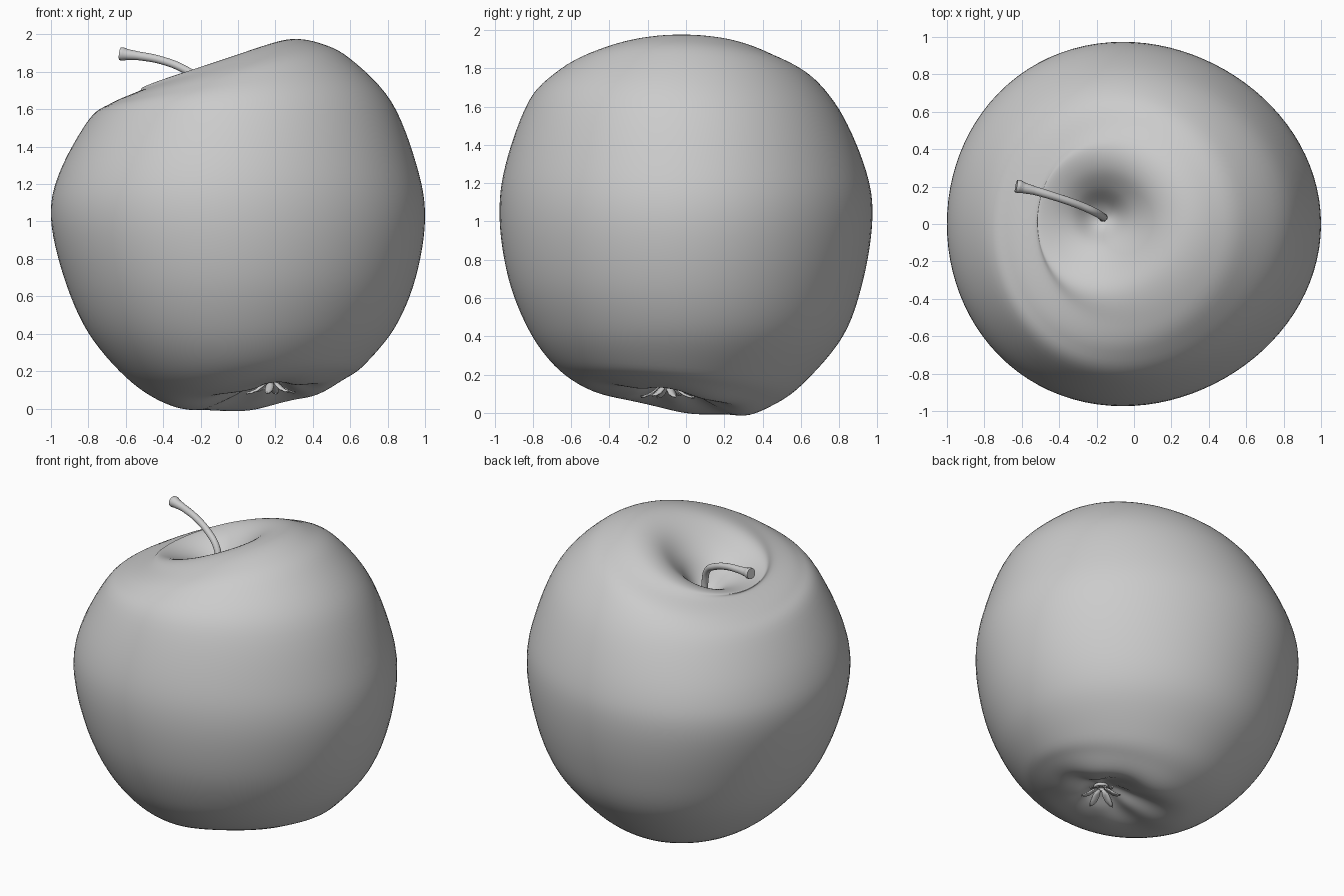
import bpy, bmesh
from math import sin, cos, pi

if "Cube" in bpy.data.objects:
    bpy.data.objects.remove(bpy.data.objects["Cube"])

SEG, SUB = 96, 6


def catmull(p0, p1, p2, p3, t):
    return [0.5 * (2 * b + (c - a) * t + (2 * a - 5 * b + 4 * c - d) * t * t
                   + (3 * b - a - 3 * c + d) * t ** 3)
            for a, b, c, d in zip(p0, p1, p2, p3)]


def finish(bm, name):
    bmesh.ops.remove_doubles(bm, verts=bm.verts, dist=1e-5)
    bmesh.ops.recalc_face_normals(bm, faces=bm.faces)
    for f in bm.faces:
        f.smooth = True
    me = bpy.data.meshes.new(name)
    bm.to_mesh(me)
    bm.free()
    ob = bpy.data.objects.new(name, me)
    bpy.context.collection.objects.link(ob)
    return ob


# Fruit: tilted rings from calyx to stem cavity
# centre x, centre y, radius x, radius y, height, tilt along x, tilt along y, wrinkle
rings = [
    (0.18, -0.10, 0.00, 0.00, 0.165, 0, 0, 0),
    (0.18, -0.10, 0.08, 0.08, 0.155, 0.005, -0.005, 0.004),
    (0.16, -0.08, 0.19, 0.19, 0.105, 0.025, -0.025, 0.012),
    (0.12, -0.05, 0.34, 0.34, 0.065, 0.05, -0.06, 0.007),
    (0.09, -0.05, 0.49, 0.50, 0.105, 0.065, -0.055, 0.002),
    (0.04, -0.04, 0.64, 0.65, 0.205, 0.035, -0.05, 0),
    (0.02, 0.00, 0.82, 0.82, 0.42, 0.015, -0.015, 0),
    (0.01, 0.00, 0.94, 0.925, 0.70, 0, 0, 0),
    (0.00, 0.00, 1.00, 0.972, 1.02, 0, 0, 0),
    (0.00, 0.00, 0.955, 0.94, 1.28, 0.02, -0.02, 0),
    (0.01, 0.00, 0.81, 0.82, 1.59, 0.05, -0.04, 0),
    (-0.04, 0.00, 0.64, 0.68, 1.75, 0.12, -0.02, 0),
    (-0.05, 0.00, 0.48, 0.52, 1.825, 0.13, -0.015, 0),
    (-0.12, 0.02, 0.39, 0.39, 1.843, 0.13, -0.01, 0),
    (-0.145, 0.03, 0.27, 0.27, 1.805, 0.11, 0, 0),
    (-0.165, 0.04, 0.16, 0.16, 1.72, 0.06, 0, 0),
    (-0.17, 0.04, 0.07, 0.07, 1.61, 0.015, 0, 0),
    (-0.17, 0.04, 0.00, 0.00, 1.56, 0, 0, 0),
]
rows = []
last = len(rings) - 1
for i in range(last):
    p0, p3 = rings[max(i - 1, 0)], rings[min(i + 2, last)]
    rows += [catmull(p0, rings[i], rings[i + 1], p3, k / SUB) for k in range(SUB)]
rows.append(rings[-1])
rows[0] = rings[0]

bm = bmesh.new()
loops = []
for cx, cy, rx, ry, z, tx, ty, w in rows:
    loop = []
    for j in range(SEG):
        a = 2 * pi * j / SEG
        lump = 1 + 0.015 * (cos(3 * a) - cos(a))
        loop.append(bm.verts.new((cx + rx * lump * cos(a), cy + ry * lump * sin(a),
                                  z + tx * cos(a) + ty * sin(a) + w * cos(5 * a + 0.6))))
    loops.append(loop)
for a, b in zip(loops, loops[1:]):
    for j in range(SEG):
        k = (j + 1) % SEG
        bm.faces.new((a[j], a[k], b[k], b[j]))
finish(bm, "apple_body")

# Stem: bent tapered tube with flared end
path = [(-0.165, 0.035, 1.53, 0.024), (-0.17, 0.04, 1.66, 0.021), (-0.205, 0.062, 1.755, 0.021),
        (-0.29, 0.10, 1.815, 0.021), (-0.41, 0.142, 1.862, 0.021), (-0.53, 0.178, 1.885, 0.023),
        (-0.59, 0.193, 1.892, 0.029), (-0.615, 0.20, 1.895, 0.036), (-0.63, 0.203, 1.897, 0.034)]
cu = bpy.data.curves.new("stem", 'CURVE')
cu.dimensions = '3D'
cu.bevel_depth = 1.0
cu.bevel_resolution = 6
cu.use_fill_caps = True
sp = cu.splines.new('BEZIER')
sp.bezier_points.add(len(path) - 1)
for bp, (x, y, z, r) in zip(sp.bezier_points, path):
    bp.co = (x, y, z)
    bp.radius = r
    bp.handle_left_type = bp.handle_right_type = 'AUTO'
stem = bpy.data.objects.new("stem", cu)
bpy.context.collection.objects.link(stem)
bpy.context.view_layer.objects.active = stem
stem.select_set(True)
bpy.ops.object.convert(target='MESH')
bpy.ops.object.shade_smooth_by_angle()

# Calyx: small ring with dried sepals around it
C = (0.18, -0.10, 0.15)
bpy.ops.mesh.primitive_torus_add(location=C, major_radius=0.036, minor_radius=0.012,
                                 major_segments=24, minor_segments=10)
bpy.context.object.name = "calyx_ring"
bpy.ops.object.shade_smooth()

leaf = [(0.025, 0.012, 0.0), (0.055, 0.022, -0.02), (0.085, 0.022, -0.042),
        (0.115, 0.014, -0.055), (0.135, 0.002, -0.058)]
for n in range(6):
    a = 2 * pi * n / 6 + 0.35
    size = 1.0 + 0.12 * sin(n * 2.3)
    bm = bmesh.new()
    strips = []
    for r, w, dz in leaf:
        strips.append([bm.verts.new((C[0] + r * size * cos(a) - s * w * sin(a),
                                     C[1] + r * size * sin(a) + s * w * cos(a),
                                     C[2] + dz * size - 0.006 * abs(s))) for s in (-1, 0, 1)])
    for p, q in zip(strips, strips[1:]):
        for k in (0, 1):
            bm.faces.new((p[k], p[k + 1], q[k + 1], q[k]))
    ob = finish(bm, f"sepal_{n + 1}")
    m = ob.modifiers.new("thickness", 'SOLIDIFY')
    m.thickness = 0.008
